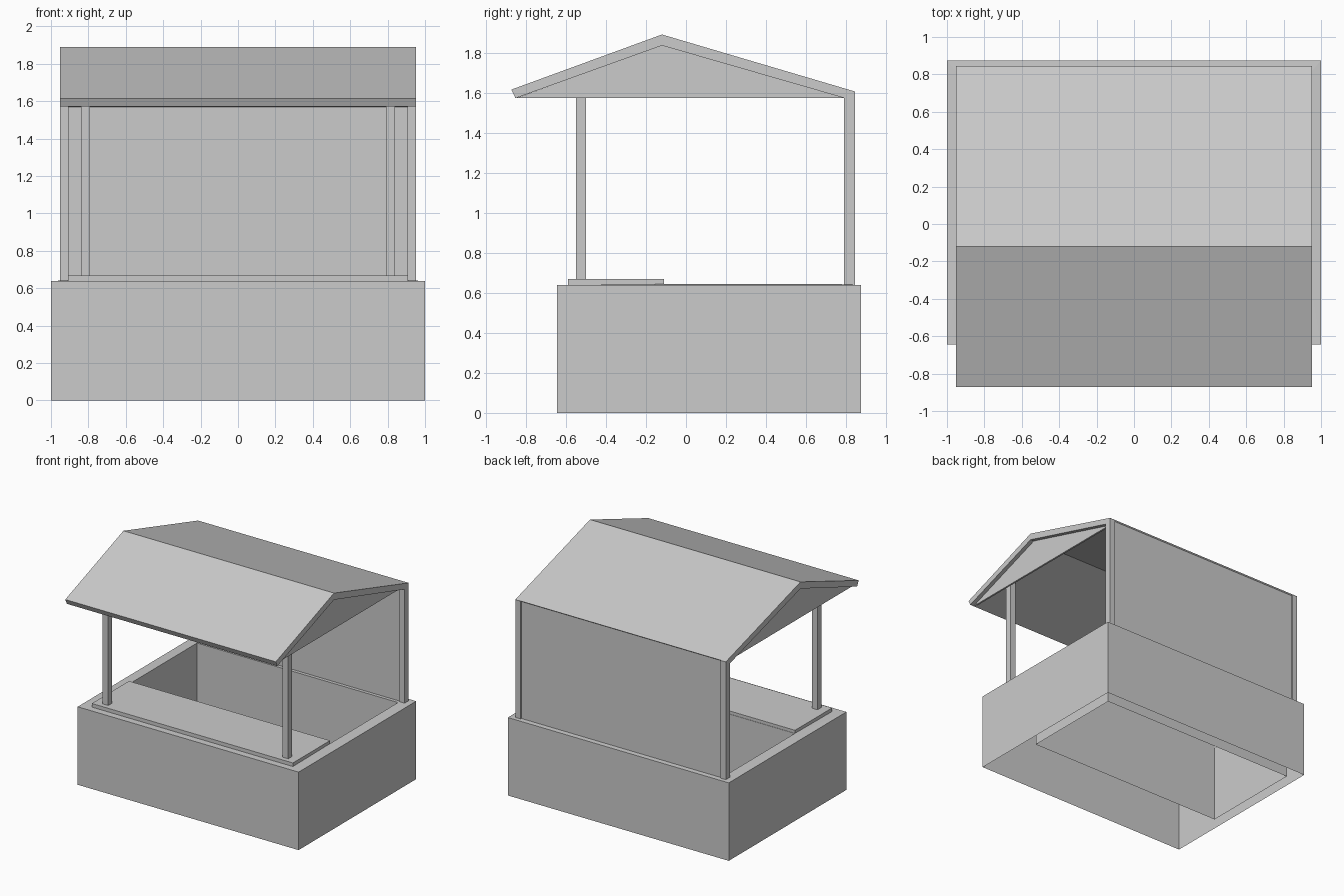
import bpy, bmesh

if "Cube" in bpy.data.objects:
    bpy.data.objects.remove(bpy.data.objects["Cube"])


def make(name, bm):
    bmesh.ops.recalc_face_normals(bm, faces=bm.faces[:])
    mesh = bpy.data.meshes.new(name)
    bm.to_mesh(mesh)
    bm.free()
    ob = bpy.data.objects.new(name, mesh)
    bpy.context.collection.objects.link(ob)
    return ob


def extrude_x(name, profile, x0, x1):
    """Closed (y, z) profile swept from x0 to x1."""
    bm = bmesh.new()
    face = bm.faces.new([bm.verts.new((x0, y, z)) for y, z in profile])
    ext = bmesh.ops.extrude_face_region(bm, geom=[face])["geom"]
    verts = [g for g in ext if isinstance(g, bmesh.types.BMVert)]
    bmesh.ops.translate(bm, verts=verts, vec=(x1 - x0, 0, 0))
    return make(name, bm)


def box(name, x0, x1, y0, y1, z0, z1):
    return extrude_x(name, [(y0, z0), (y1, z0), (y1, z1), (y0, z1)], x0, x1)


def mirror_x(ob):
    mod = ob.modifiers.new("mirror", "MIRROR")
    mod.use_clip = False
    return ob


# Base: outer walls, rim and inner well walls, open underneath
bm = bmesh.new()
rings = []
for x, y0, y1, z in [(1.0, -0.645, 0.875, 0), (1.0, -0.645, 0.875, 0.638),
                     (0.91, -0.107, 0.77, 0.643), (0.91, -0.107, 0.77, 0)]:
    rings.append([bm.verts.new(c) for c in
                  [(-x, y0, z), (x, y0, z), (x, y1, z), (-x, y1, z)]])
for a, b in zip(rings, rings[1:]):
    for i in range(4):
        j = (i + 1) % 4
        bm.faces.new([a[i], a[j], b[j], b[i]])
make("base", bm)

# Counter board
box("counter", -0.91, 0.91, -0.59, -0.11, 0.638, 0.668)

# Posts
mirror_x(box("front_post", 0.79, 0.84, -0.55, -0.50, 0.66, 1.68))
mirror_x(extrude_x("back_post", [(0.79, 0.64), (0.845, 0.64),
                                 (0.845, 1.603), (0.79, 1.615)], 0.905, 0.953))

# Back wall
extrude_x("back_wall", [(0.80, 0.64), (0.835, 0.64), (0.835, 1.60), (0.80, 1.61)],
          -0.91, 0.91)

# Roof: bent slab
extrude_x("roof", [(-0.872, 1.615), (-0.12, 1.89), (0.845, 1.605), (0.80, 1.57),
                   (-0.12, 1.835), (-0.852, 1.572)], -0.953, 0.953)

# Gable panels, set in from the roof ends
mirror_x(extrude_x("gable_panel", [(-0.85, 1.572), (0.80, 1.572), (-0.12, 1.837)],
                   0.905, 0.92))
